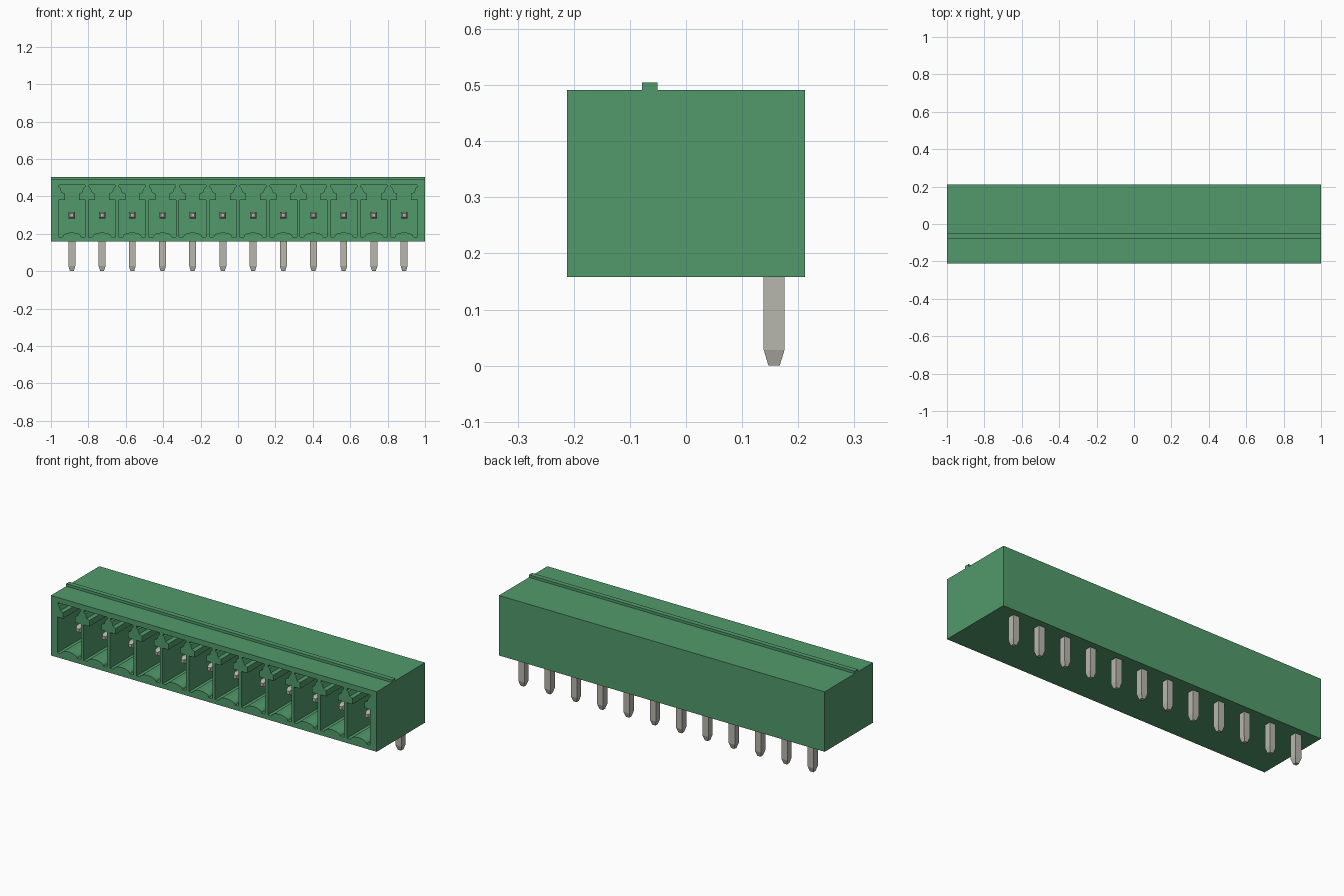
import bpy, bmesh, math

cube = bpy.data.objects.get("Cube")
if cube:
    bpy.data.objects.remove(cube, do_unlink=True)

COUNT = 12
PITCH = 0.1615
POCKET_BACK = 0.12
PIN_Z = 0.30
PIN_Y = 0.157


def material(name, colour):
    mat = bpy.data.materials.new(name)
    mat.use_nodes = True
    mat.diffuse_color = colour
    mat.node_tree.nodes["Principled BSDF"].inputs["Base Color"].default_value = colour
    return mat


green = material("green plastic", (0.084, 0.323, 0.147, 1))
metal = material("tinned metal", (0.479, 0.474, 0.423, 1))


def finish(name, bm, mat):
    bmesh.ops.recalc_face_normals(bm, faces=bm.faces)
    mesh = bpy.data.meshes.new(name)
    bm.to_mesh(mesh)
    bm.free()
    mesh.materials.append(mat)
    obj = bpy.data.objects.new(name, mesh)
    bpy.context.collection.objects.link(obj)
    return obj


def box(name, lo, hi, mat):
    bm = bmesh.new()
    bmesh.ops.create_cube(bm, size=1)
    for v in bm.verts:
        v.co = [(a + b) / 2 + c * (b - a) for a, b, c in zip(lo, hi, v.co)]
    return finish(name, bm, mat)


def loft(bm, rings):
    """Skin matching rings of points and cap both ends."""
    loops = [[bm.verts.new(p) for p in ring] for ring in rings]
    n = len(loops[0])
    for a, b in zip(loops, loops[1:]):
        for i in range(n):
            j = (i + 1) % n
            bm.faces.new((a[i], a[j], b[j], b[i]))
    bm.faces.new(loops[0])
    bm.faces.new(loops[-1])


def square(r):
    return [(-r, -r), (r, -r), (r, r), (-r, r)]


xs = [(i - (COUNT - 1) / 2) * PITCH for i in range(COUNT)]

# Housing
housing = box("housing", (-1, -0.212, 0.158), (1, 0.212, 0.491), green)

# Socket outline: arched floor, straight sides, narrow neck and flared top slot
bump = [(0.05 * math.cos(math.pi * k / 8), 0.184 + 0.023 * math.sin(math.pi * k / 8))
        for k in range(5)]
half = bump[::-1] + [(0.072, 0.184), (0.072, 0.382), (0.037, 0.382), (0.037, 0.415),
                     (0.054, 0.422), (0.062, 0.445), (0.070, 0.450), (0.070, 0.462)]
outline = half + [(-x, z) for x, z in reversed(half) if x > 1e-5]

# Cut the row of sockets
bm = bmesh.new()
for cx in xs:
    loft(bm, [[(cx + x, y, z) for x, z in outline] for y in (-0.3, POCKET_BACK)])
cutter = finish("socket_cutter", bm, green)
cutter.hide_render = True
mod = housing.modifiers.new("sockets", "BOOLEAN")
mod.operation = "DIFFERENCE"
mod.solver = "EXACT"
mod.object = cutter
bpy.context.view_layer.objects.active = housing
bpy.ops.object.modifier_apply(modifier=mod.name)
bpy.data.objects.remove(cutter, do_unlink=True)

# Ridge along the top
box("top_ridge", (-1, -0.078, 0.485), (1, -0.051, 0.505), green)

# Contact and solder pins with tapered tips
for i, cx in enumerate(xs):
    bm = bmesh.new()
    loft(bm, [[(cx + u, y, PIN_Z + v) for u, v in square(r)]
              for y, r in ((-0.14, 0.009), (-0.118, 0.017), (PIN_Y, 0.017))])
    finish(f"contact_pin_{i + 1}", bm, metal)
    bm = bmesh.new()
    loft(bm, [[(cx + u, PIN_Y + v, z) for u, v in square(r)]
              for z, r in ((0, 0.010), (0.028, 0.0185), (PIN_Z, 0.0185))])
    finish(f"solder_pin_{i + 1}", bm, metal)
